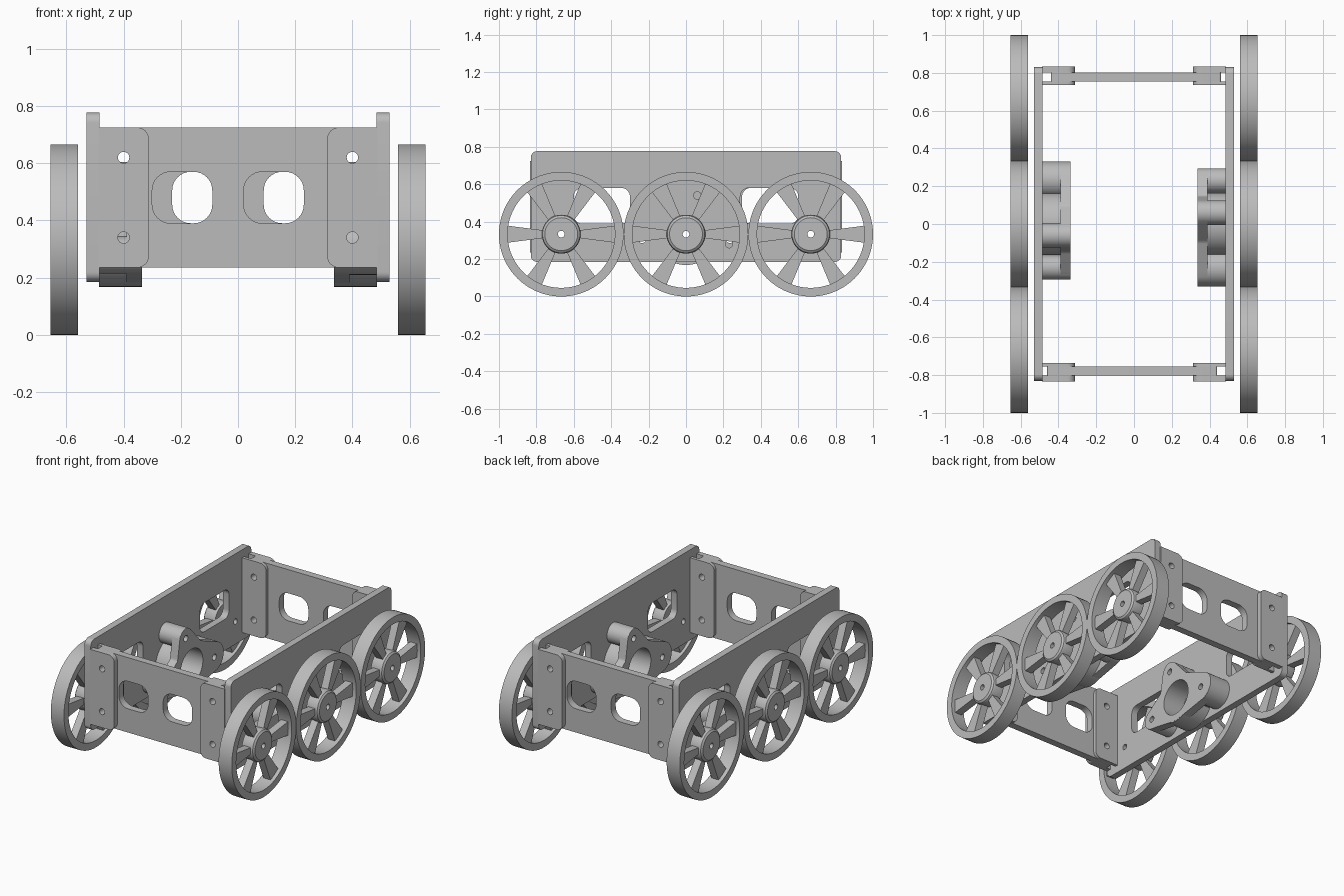
import bpy, bmesh, math
from mathutils import Matrix, Vector

if "Cube" in bpy.data.objects:
    bpy.data.objects.remove(bpy.data.objects["Cube"])

grey = bpy.data.materials.new("plain grey")
grey.diffuse_color = (0.5, 0.5, 0.5, 1)
grey.use_nodes = True
grey.node_tree.nodes["Principled BSDF"].inputs["Base Color"].default_value = grey.diffuse_color

SIDE = Matrix(((0, 0, 1), (1, 0, 0), (0, 1, 0))).to_4x4()   # (u,v,n) -> (y,z,x)
END = Matrix(((1, 0, 0), (0, 0, -1), (0, 1, 0))).to_4x4()   # (u,v,n) -> (x,z,-y)


def add(name, bm, mat):
    bmesh.ops.remove_doubles(bm, verts=bm.verts, dist=1e-5)
    bmesh.ops.recalc_face_normals(bm, faces=bm.faces)
    me = bpy.data.meshes.new(name)
    bm.transform(mat)
    bm.to_mesh(me)
    bm.free()
    me.materials.append(grey)
    ob = bpy.data.objects.new(name, me)
    bpy.context.collection.objects.link(ob)
    return ob


def plate(name, loops, n0, n1, mat):
    """Extrude flat outlines (inner loops become holes) from n0 to n1."""
    cu = bpy.data.curves.new(name, 'CURVE')
    cu.dimensions = '2D'
    cu.fill_mode = 'BOTH'
    cu.extrude = (n1 - n0) / 2
    for pts in loops:
        sp = cu.splines.new('POLY')
        sp.points.add(len(pts) - 1)
        for p, (u, v) in zip(sp.points, pts):
            p.co = (u, v, 0, 1)
        sp.use_cyclic_u = True
    tmp = bpy.data.objects.new("tmp", cu)
    bpy.context.collection.objects.link(tmp)
    bpy.context.view_layer.update()
    me = bpy.data.meshes.new_from_object(tmp.evaluated_get(bpy.context.evaluated_depsgraph_get()))
    bm = bmesh.new()
    bm.from_mesh(me)
    bpy.data.objects.remove(tmp)
    bpy.data.curves.remove(cu)
    bpy.data.meshes.remove(me)
    return add(name, bm, mat @ Matrix.Translation((0, 0, (n0 + n1) / 2)))


def lathe(name, prof, mat, seg=72):
    """Spin a closed (radius, n) profile about the n axis."""
    bm = bmesh.new()
    rings = [[bm.verts.new((r * math.cos(2 * math.pi * i / seg), r * math.sin(2 * math.pi * i / seg), n))
              for r, n in prof] for i in range(seg)]
    k = len(prof)
    for i in range(seg):
        a, b = rings[i], rings[(i + 1) % seg]
        for j in range(k):
            bm.faces.new((a[j], a[(j + 1) % k], b[(j + 1) % k], b[j]))
    return add(name, bm, mat)


def circle(u, v, r, seg=24):
    return [(u + r * math.cos(2 * math.pi * i / seg), v + r * math.sin(2 * math.pi * i / seg)) for i in range(seg)]


def rrect(u0, v0, u1, v1, radii, seg=8):
    if not isinstance(radii, tuple):
        radii = (radii,) * 4
    pts = []
    corners = ((u0, v0, 1, 1), (u1, v0, -1, 1), (u1, v1, -1, -1), (u0, v1, 1, -1))
    for k, ((u, v, su, sv), r) in enumerate(zip(corners, radii)):
        if r == 0:
            pts.append((u, v))
            continue
        for i in range(seg + 1):
            a = math.pi + (k + i / seg) * math.pi / 2
            pts.append((u + su * r + r * math.cos(a), v + sv * r + r * math.sin(a)))
    return pts


AXLE_Z = 0.333
LUGS = ((0.06, 0.54, 0.065), (-0.235, 0.305, 0.095), (0.23, 0.28, 0.065))


def flange_outline(core, seg=120, steps=24):
    """Outline of the core disc blended out to each lug disc."""
    pts = []
    for i in range(seg):
        a = 2 * math.pi * i / seg
        d = Vector((math.cos(a), math.sin(a)))
        best = core
        for u, v, r in LUGS:
            for s in range(steps + 1):
                t = s / steps
                c = Vector((u, v - AXLE_Z)) * t
                rad = core + (r - core) * t
                along = c.dot(d)
                disc = along * along - c.length_squared + rad * rad
                if disc > 0:
                    best = max(best, along + math.sqrt(disc))
        pts.append((best * d.x, AXLE_Z + best * d.y))
    return pts


def wheel(name, y, turn):
    mat = turn @ Matrix.Translation((0, y, AXLE_Z)) @ SIDE
    lathe(name + "_rim", [(0.333, 0.56), (0.333, 0.655), (0.287, 0.655), (0.287, 0.56)], mat)
    lathe(name + "_hub", [(0.018, 0.565), (0.1, 0.565), (0.104, 0.63), (0.1, 0.643), (0.088, 0.652),
                          (0.018, 0.652)], mat, 48)
    spokes = []
    for k in range(6):
        a = k * math.pi / 3
        c, s = math.cos(a), math.sin(a)
        spokes.append([(r * c - w * s, r * s + w * c)
                       for r, w in ((0.09, 0.02), (0.09, -0.02), (0.292, -0.046), (0.292, 0.046))])
    plate(name + "_spokes", spokes, 0.58, 0.63, mat)


# The rover is the same when turned half way round: build one half, then the other
for half, side, end in ((0, "right", "front"), (1, "left", "back")):
    turn = Matrix.Rotation(math.pi * half, 4, 'Z')
    S, E = turn @ SIDE, turn @ END

    # side plate with two windows, axle holes and bolt holes
    loops = [rrect(-0.83, 0.185, 0.83, 0.777, 0.035),
             rrect(-0.6, 0.39, -0.3, 0.58, 0.045), rrect(0.29, 0.39, 0.6, 0.58, 0.045)]
    loops += [circle(y, AXLE_Z, 0.018) for y in (-0.667, 0, 0.667)]
    loops += [circle(u, v, 0.02) for u, v, r in LUGS]
    plate(side + "_side_plate", loops, 0.485, 0.53, S)

    # end plate with two offset windows
    bolts = [circle(x, z, 0.02) for x in (-0.4, 0.4) for z in (0.34, 0.62)]
    plate(end + "_end_plate", [rrect(-0.46, 0.235, 0.44, 0.725, 0.01),
                               rrect(-0.3, 0.39, -0.09, 0.57, 0.065),
                               rrect(0.02, 0.39, 0.23, 0.57, 0.065)] + bolts, 0.755, 0.802, E)

    # pairs of cheeks that clamp the end plate
    for sgn, tag in ((-1, "a"), (1, "b")):
        if sgn > 0:
            shape = rrect(0.312, 0.235, 0.487, 0.725, (0.04, 0, 0, 0.04))
        else:
            shape = rrect(-0.487, 0.235, -0.312, 0.725, (0, 0.04, 0.04, 0))
        holes = [circle(sgn * 0.4, z, 0.02) for z in (0.34, 0.62)]
        plate(f"{end}_outer_cheek_{tag}", [shape] + holes, 0.802, 0.835, E)
        plate(f"{end}_inner_cheek_{tag}", [shape] + holes, 0.735, 0.755, E)

    # motor mount: clamp ring, three bosses, joining flange and small fins
    mount = side + "_motor_mount"
    plate(mount + "_flange", [flange_outline(0.16), circle(0, AXLE_Z, 0.115, 48)]
          + [circle(u, v, 0.02) for u, v, r in LUGS], 0.335, 0.39, S)
    plate(mount + "_ring", [circle(0, AXLE_Z, 0.165, 64), circle(0, AXLE_Z, 0.115, 48)], 0.336, 0.486, S)
    for u, v, r in LUGS:
        plate(mount + "_boss", [circle(u, v, r, 40), circle(u, v, 0.02)], 0.337, 0.486, S)
    plate(mount + "_fins", [rrect(-0.2, z, -0.13, z + 0.012, 0) for z in (0.25, 0.275, 0.3, 0.325, 0.35)],
          0.385, 0.485, S)

    # three wheels
    for y, pos in ((-0.667, "first"), (0, "middle"), (0.667, "last")):
        wheel(f"{side}_{pos}_wheel", y, turn)

# smooth curved surfaces, keep edges sharp
bpy.ops.object.select_all(action='SELECT')
bpy.context.view_layer.objects.active = bpy.context.selected_objects[0]
bpy.ops.object.shade_smooth_by_angle(angle=math.radians(30))
